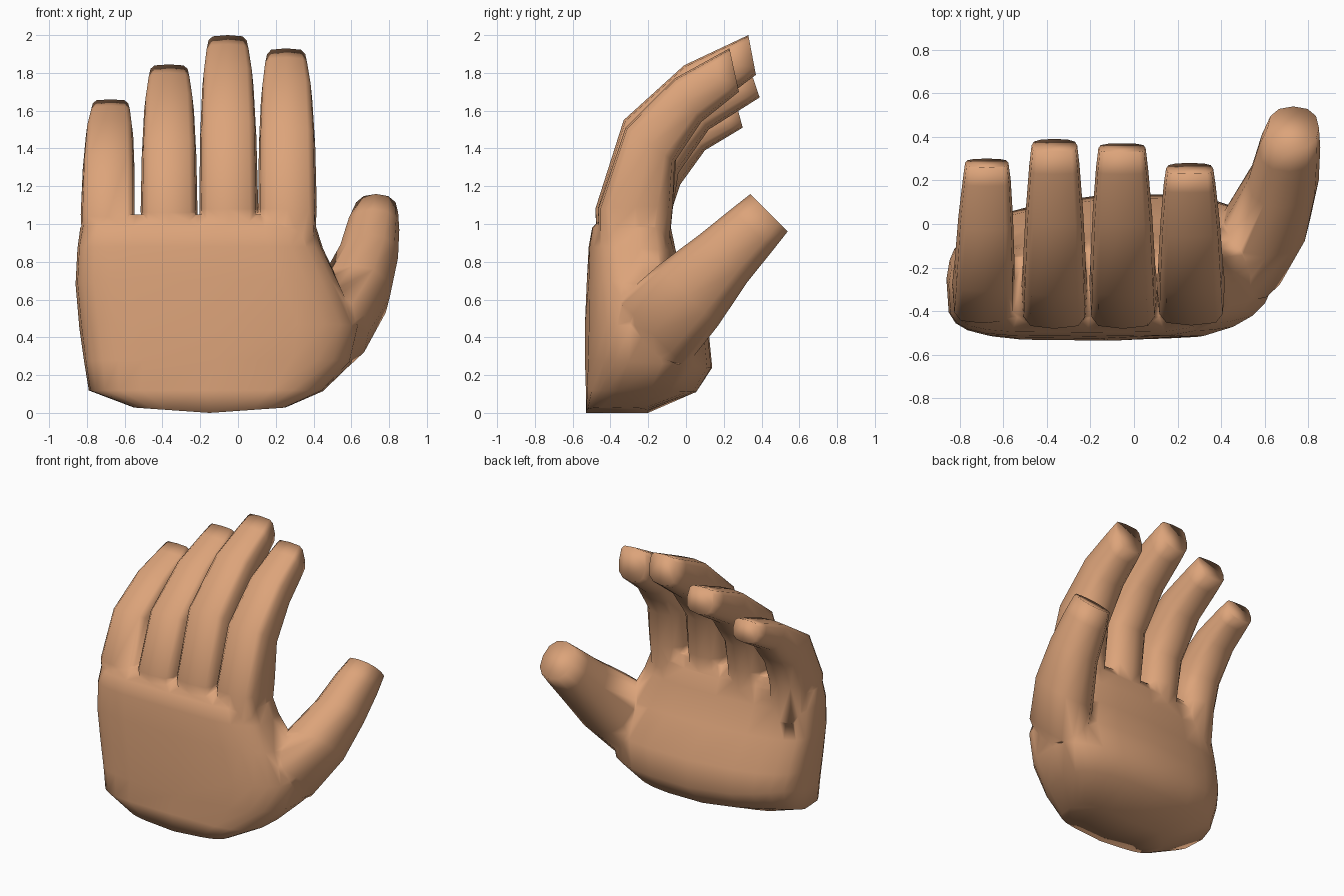
import bpy, bmesh, math
from mathutils import Vector

if "Cube" in bpy.data.objects:
    bpy.data.objects.remove(bpy.data.objects["Cube"])

skin = bpy.data.materials.new("tan skin")
skin.diffuse_color = (0.72, 0.37, 0.195, 1)
skin.use_nodes = True
skin.node_tree.nodes["Principled BSDF"].inputs["Base Color"].default_value = skin.diffuse_color


def spow(v, p):
    return math.copysign(abs(v) ** p, v) if abs(v) > 1e-6 else 0.0


def section(x, hw, back, inner, n, p_back, p_inner):
    """Rounded-box section spanning a back point to an inner point, each (y, z)."""
    b, i = Vector((0, *back)), Vector((0, *inner))
    mid, half = (b + i) / 2, (i - b) / 2
    pts = []
    for k in range(n):
        t = 2 * math.pi * k / n
        c, s = math.cos(t), math.sin(t)
        p = p_inner if s > 0 else p_back
        pts.append(mid + half * spow(s, p) + Vector((x + hw * spow(c, p), 0, 0)))
    return pts


def loft(name, rings, n=12, p_back=0.65, p_inner=0.75):
    bm = bmesh.new()
    loops = [[bm.verts.new(v) for v in section(*r, n, p_back, p_inner)] for r in rings]
    for a, b in zip(loops, loops[1:]):
        for k in range(n):
            j = (k + 1) % n
            bm.faces.new((a[k], a[j], b[j], b[k]))
    bm.faces.new(loops[0][::-1])
    bm.faces.new(loops[-1])
    bmesh.ops.recalc_face_normals(bm, faces=bm.faces)
    me = bpy.data.meshes.new(name)
    bm.to_mesh(me)
    bm.free()
    me.materials.append(skin)
    ob = bpy.data.objects.new(name, me)
    bpy.context.collection.objects.link(ob)
    return ob


# palm: x range, then back and inner (y, z) of each level
levels = [(-0.55, 0.25, (-0.53, 0.0), (-0.20, 0.0)),
          (-0.79, 0.45, (-0.53, 0.12), (0.06, 0.11)),
          (-0.815, 0.60, (-0.535, 0.28), (0.14, 0.24)),
          (-0.84, 0.645, (-0.535, 0.47), (0.12, 0.43)),
          (-0.86, 0.54, (-0.525, 0.70), (0.02, 0.66)),
          (-0.85, 0.45, (-0.515, 0.88), (-0.05, 0.86)),
          (-0.835, 0.415, (-0.497, 0.98), (-0.075, 0.98)),
          (-0.79, 0.37, (-0.43, 1.05), (-0.12, 1.05))]
palm = loft("hand", [((a + b) / 2, (b - a) / 2, k, i) for a, b, k, i in levels],
            n=24, p_back=0.43, p_inner=0.6)

# palm asymmetry: swing the thumb side inward, thin and lift the outer heel
for v in palm.data.vertices:
    x, y, z = v.co
    inner = min(1, max(0, (y + 0.25) / 0.3))
    v.co.y += 0.35 * max(0, x - 0.1) ** 2 * (1 - inner)
    v.co.y -= 0.12 * max(0, -0.1 - x) * inner
    if z < 0.3:
        v.co.z += 0.15 * max(0, -0.3 - x) * inner
    if z < 0.05:
        v.co.z += 0.07 * abs(x + 0.15)

# fingers: name, base x, tip x, width scale, then back and inner points from knuckle to tip
fingers = [
    ("index_finger", 0.262, 0.255, 1.0,
     [((-0.465, 1.08), (-0.07, 1.10)), ((-0.32, 1.51), (-0.06, 1.33)),
      ((-0.06, 1.77), (0.08, 1.54)), ((0.23, 1.93), (0.28, 1.70))]),
    ("middle_finger", -0.05, -0.055, 1.0,
     [((-0.48, 1.08), (-0.07, 1.10)), ((-0.33, 1.55), (-0.05, 1.37)),
      ((-0.01, 1.84), (0.12, 1.60)), ((0.33, 2.0), (0.37, 1.79))]),
    ("ring_finger", -0.365, -0.365, 0.97,
     [((-0.48, 1.06), (-0.07, 1.08)), ((-0.33, 1.45), (-0.04, 1.27)),
      ((-0.01, 1.70), (0.12, 1.50)), ((0.33, 1.845), (0.39, 1.67))]),
    ("little_finger", -0.69, -0.675, 0.92,
     [((-0.455, 1.04), (-0.08, 1.06)), ((-0.31, 1.37), (-0.03, 1.21)),
      ((-0.03, 1.55), (0.10, 1.39)), ((0.26, 1.66), (0.30, 1.51))]),
]
parts = []
for name, x0, x1, w, pts in fingers:
    rings = [(x0, 0.14 * w, (-0.46, 0.80), (-0.10, 0.78))]
    for k, (b, i) in enumerate(pts):
        hw = (0.155, 0.149, 0.136, 0.108)[k] * w
        ring = (x0 + (x1 - x0) * k / 3, hw, b, i)
        if k == 3:
            # extra ring just short of the fingertip
            last, f = rings[-1], 0.7
            mix = lambda a, c: tuple(u + (v - u) * f for u, v in zip(a, c))
            rings.append((ring[0], last[1] * 0.2 + hw * 0.85, mix(last[2], b), mix(last[3], i)))
        rings.append(ring)
    parts.append(loft(name, rings, p_back=0.45, p_inner=0.75))

# thumb: centre x, y, z, half width and half depth from heel to tip
thumb = [(0.38, -0.27, 0.30, 0.15, 0.15), (0.50, -0.18, 0.42, 0.19, 0.25),
         (0.61, 0.01, 0.62, 0.195, 0.225), (0.685, 0.20, 0.82, 0.162, 0.178),
         (0.712, 0.35, 0.97, 0.142, 0.155), (0.73, 0.44, 1.06, 0.118, 0.14)]
d = math.sqrt(0.5)
parts.append(loft("thumb", [(x, hw, (y - r * d, z + r * d), (y + r * d, z - r * d))
                            for x, y, z, hw, r in thumb], p_back=0.85, p_inner=0.85))

# fuse fingers and thumb into the palm
bpy.context.view_layer.objects.active = palm
for part in parts:
    mod = palm.modifiers.new("join", 'BOOLEAN')
    mod.operation, mod.solver, mod.object = 'UNION', 'EXACT', part
    bpy.ops.object.modifier_apply(modifier=mod.name)
    bpy.data.objects.remove(part)

# merge slivers left along the seams, then shade softly all over
bm = bmesh.new()
bm.from_mesh(palm.data)
bmesh.ops.remove_doubles(bm, verts=bm.verts, dist=0.012)
bmesh.ops.triangulate(bm, faces=[f for f in bm.faces if len(f.verts) > 4 and len(f.verts) != 12])
bm.to_mesh(palm.data)
bm.free()
bpy.ops.object.select_all(action='DESELECT')
palm.select_set(True)
bpy.ops.object.shade_smooth_by_angle(angle=math.radians(120))
